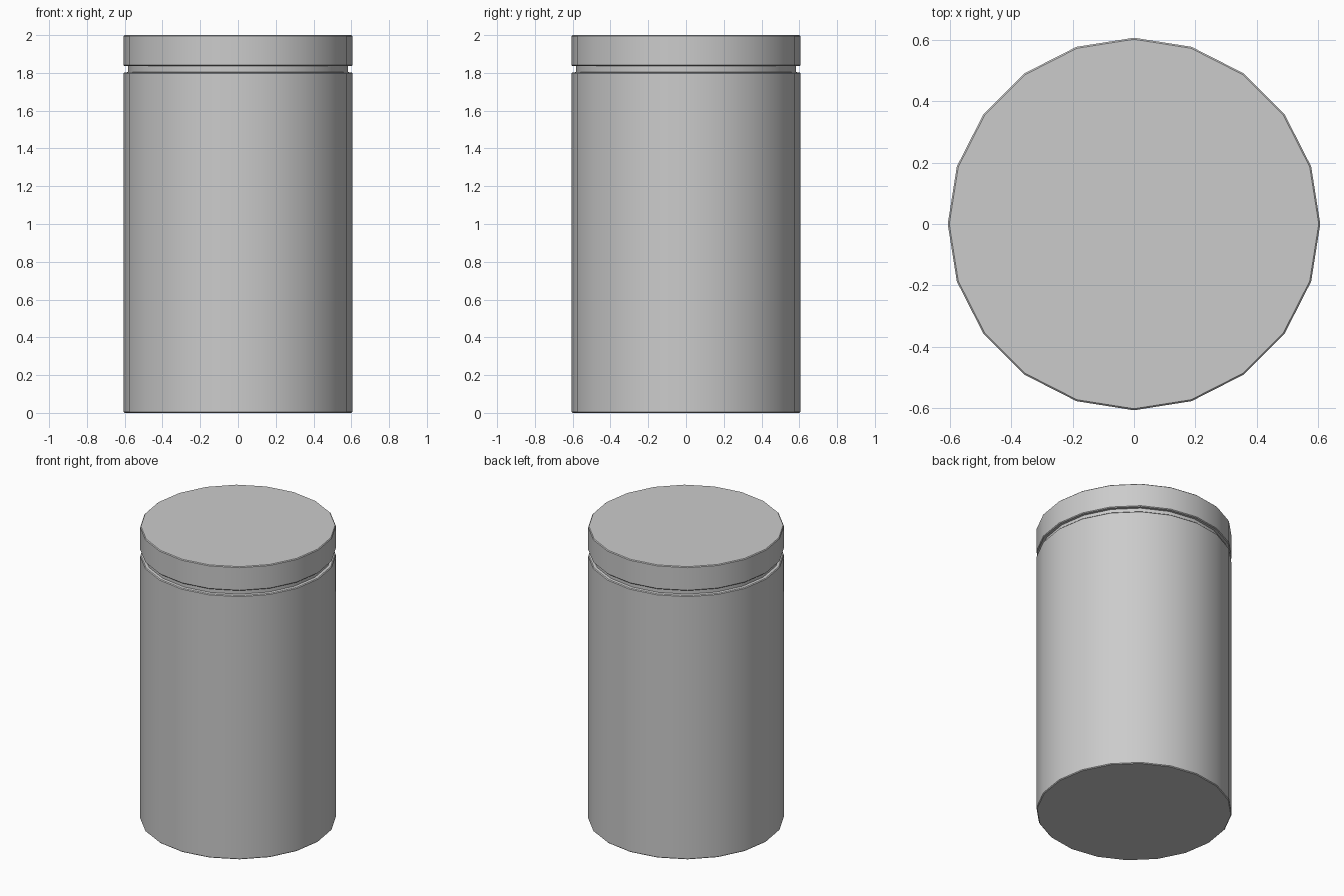
import bpy
import bmesh
from math import cos, sin, tau, radians

if "Cube" in bpy.data.objects:
    bpy.data.objects.remove(bpy.data.objects["Cube"])

SIDES = 20
R = 0.606      # outer radius of body and lid
NECK = 0.583   # radius of the recessed groove
B = 0.005      # small softened edges


def lathe(name, profile):
    """Revolve (radius, z) points into a closed 20-sided solid."""
    bm = bmesh.new()
    rings = [[bm.verts.new((r * cos(tau * i / SIDES), r * sin(tau * i / SIDES), z))
              for i in range(SIDES)] for r, z in profile]
    for low, high in zip(rings, rings[1:]):
        for i in range(SIDES):
            j = (i + 1) % SIDES
            bm.faces.new((low[i], low[j], high[j], high[i]))
    bm.faces.new(rings[0][::-1])
    bm.faces.new(rings[-1])
    mesh = bpy.data.meshes.new(name)
    bm.to_mesh(mesh)
    bm.free()
    obj = bpy.data.objects.new(name, mesh)
    bpy.context.collection.objects.link(obj)
    bpy.context.view_layer.objects.active = obj
    obj.select_set(True)
    bpy.ops.object.shade_smooth_by_angle(angle=radians(30))
    obj.select_set(False)
    return obj


# Canister: tall body, thin recessed neck and flat lid as one continuous shell
lathe("lidded_canister", [
    (R - B, 0), (R, B),
    (R, 1.802 - B), (R - B, 1.802),        # body shoulder
    (NECK, 1.804), (NECK, 1.836),          # groove
    (R - B, 1.836), (R, 1.836 + B),        # lid underside
    (R, 2 - B), (R - B, 2),                # lid top
])
